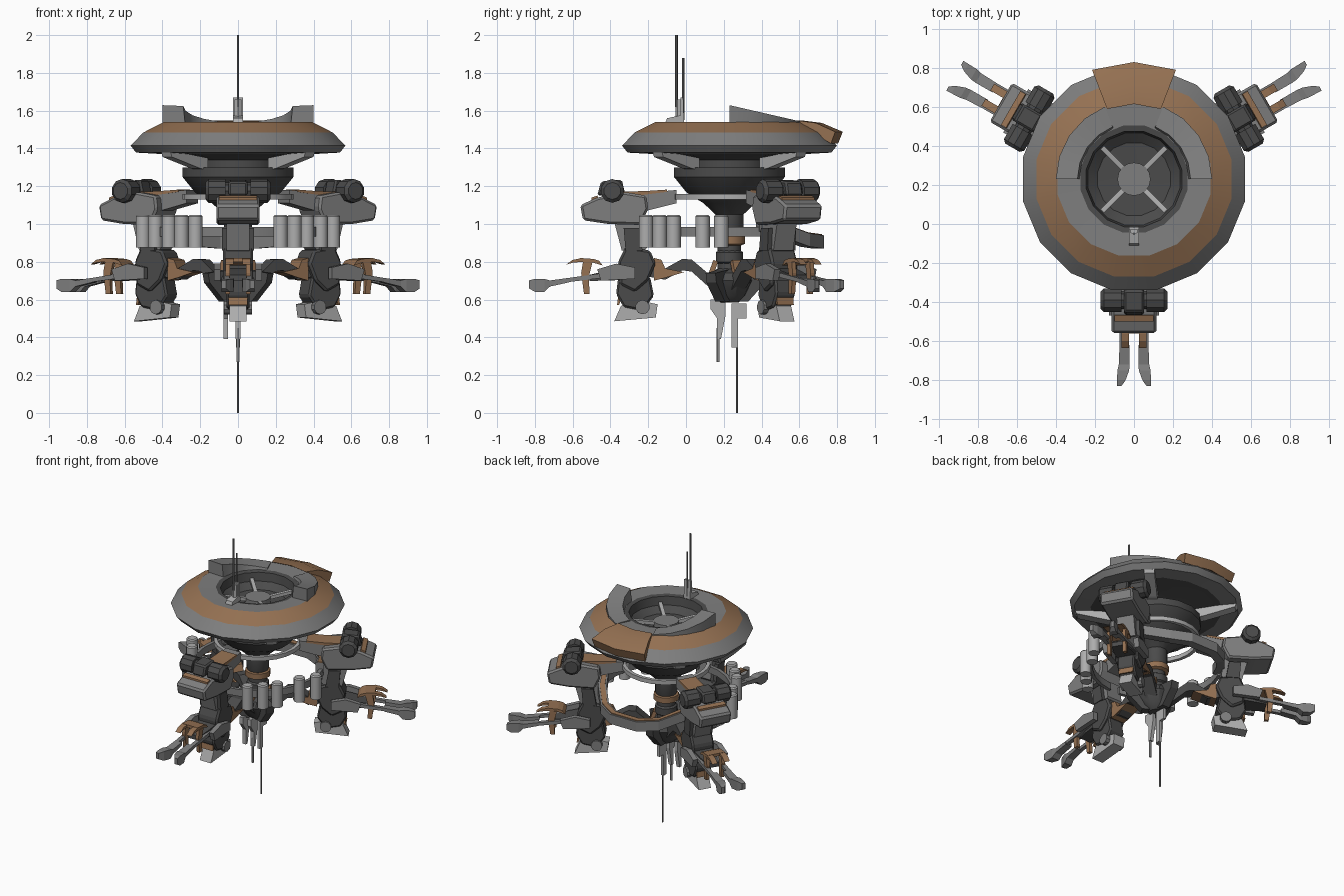
import bpy, bmesh
from math import sin, cos, radians, pi
from mathutils import Matrix, Vector

if "Cube" in bpy.data.objects:
    bpy.data.objects.remove(bpy.data.objects["Cube"])

CY = 0.23                     # y of the main axis
ARMS = (-90, 30, 150)         # headings of the three arms


def material(name, c):
    m = bpy.data.materials.new(name)
    m.diffuse_color = (*c, 1)
    m.use_nodes = True
    m.node_tree.nodes["Principled BSDF"].inputs["Base Color"].default_value = m.diffuse_color
    return m


BROWN = material("brown_paint", (0.30, 0.165, 0.085))
DARK = material("dark_metal", (0.07, 0.07, 0.07))
MID = material("mid_metal", (0.21, 0.21, 0.21))
LIGHT = material("light_metal", (0.42, 0.42, 0.42))


def place(name, bm, mat, ang=0, bevel=0, smooth=False):
    """Local frame: x = radial, y = tangential, z = up, around the main axis."""
    bmesh.ops.recalc_face_normals(bm, faces=bm.faces)
    if bevel:
        bmesh.ops.bevel(bm, geom=bm.edges[:], offset=bevel, segments=1, affect='EDGES')
    bm.transform(Matrix.Translation((0, CY, 0)) @ Matrix.Rotation(radians(ang), 4, 'Z'))
    me = bpy.data.meshes.new(name)
    bm.to_mesh(me)
    bm.free()
    if smooth:
        me.shade_smooth()
        me.set_sharp_from_angle(angle=radians(32))
    me.materials.append(mat)
    ob = bpy.data.objects.new(name, me)
    bpy.context.collection.objects.link(ob)
    return ob


def skin(rings, closed=False, caps=True, loop=True):
    bm = bmesh.new()
    vs = [[bm.verts.new(p) for p in r] for r in rings]
    n, k = len(vs), len(vs[0])
    for i in range(n if closed else n - 1):
        a, b = vs[i], vs[(i + 1) % n]
        for j in range(k if loop else k - 1):
            q = (j + 1) % k
            bm.faces.new((a[j], a[q], b[q], b[j]))
    if caps and not closed:
        bm.faces.new(vs[0][::-1])
        bm.faces.new(vs[-1])
    return bm


def lathe(name, prof, mat, seg=16):
    rings = [[(r * cos(2 * pi * (i + .5) / seg), r * sin(2 * pi * (i + .5) / seg), z)
              for r, z in prof] for i in range(seg)]
    return place(name, skin(rings, closed=True, loop=False), mat, smooth=True)


def sector(name, a0, a1, n, prof, mat, full=False):
    """Closed (r, z) section swept round the axis; prof is a function of 0..1."""
    rings = []
    for i in range(n + (0 if full else 1)):
        a = radians(a0 + (a1 - a0) * i / n)
        rings.append([(r * cos(a), r * sin(a), z) for r, z in prof(i / n)])
    return place(name, skin(rings, closed=full), mat, smooth=True)


def prism(name, prof, hw, mat, angs=ARMS, bevel=0, ts=(0,)):
    """Side profile (r, z) with half width hw, repeated round the axis."""
    for k, a in enumerate(angs):
        for t in ts:
            bm = skin([[(r, t + s * hw, z) for r, z in prof] for s in (-1, 1)])
            place(f"{name}_{k + 1}", bm, mat, a, bevel)


def beam(name, st, mat, angs=ARMS, sides=(1,)):
    """Box section through stations (r, t, z, half width, half height)."""
    for k, a in enumerate(angs):
        for s in sides:
            bm = skin([[(r, s * t - w, z - h), (r, s * t + w, z - h),
                        (r, s * t + w, z + h), (r, s * t - w, z + h)] for r, t, z, w, h in st])
            place(f"{name}_{k + 1}", bm, mat, a)


def cyl(name, p, q, rad, mat, angs=(0,), seg=10, rad2=None):
    p, q = Vector(p), Vector(q)
    for k, a in enumerate(angs):
        bm = bmesh.new()
        M = Matrix.Translation((p + q) / 2) @ (q - p).to_track_quat('Z', 'Y').to_matrix().to_4x4()
        bmesh.ops.create_cone(bm, cap_ends=True, segments=seg, radius1=rad,
                              radius2=rad if rad2 is None else rad2, depth=(q - p).length, matrix=M)
        place(f"{name}_{k + 1}", bm, mat, a, smooth=seg > 10)


# Saucer: shell bands, open bowl and underside
lathe("saucer_brown_band", [(.40, 1.54), (.51, 1.485)], BROWN)
lathe("saucer_rim", [(.51, 1.485), (.58, 1.415), (.55, 1.378), (.44, 1.372)], MID)
lathe("saucer_top_lip", [(.40, 1.54), (.28, 1.535)], MID)
lathe("saucer_bowl", [(.28, 1.535), (.25, 1.53), (.24, 1.47), (.19, 1.43), (0.001, 1.42)], DARK)
lathe("saucer_underside", [(.44, 1.372), (.30, 1.36), (.215, 1.34), (.215, 1.30), (.30, 1.30), (.30, 1.25),
                           (.23, 1.165), (.14, 1.11), (.075, 1.05), (.075, .95), (.06, .92)], DARK)
cyl("bowl_hub", (0, 0, 1.42), (0, 0, 1.47), .085, MID, seg=16)
beam("bowl_spoke", [(.07, 0, 1.455, .013, .012), (.23, 0, 1.485, .013, .012)], LIGHT, (45, 135, 225, 315))
prism("underside_fin", [(.26, 1.285), (.26, 1.35), (.44, 1.375), (.54, 1.38), (.53, 1.355), (.32, 1.295)], .035, LIGHT,
      (45, 135, 225, 315))

# Raised wedges on the rear half of the lip, and the rear brown panel
for side, a0, a1 in (("right", 0, 68), ("left", 180, 112)):
    def wedge(t, a0=a0, a1=a1):
        h = .085 * (1 - sin(radians(68 * t)) / sin(radians(68))) + .004
        return [(.28, 1.53), (.40, 1.53), (.40, 1.54 + h), (.29, 1.54 + h * .95)]
    sector(f"lip_wedge_{side}", a0, a1, 4, wedge, MID)
sector("rear_panel", 69, 111, 2, lambda t: [(.385, 1.548), (.49, 1.535), (.60, 1.488), (.575, 1.425), (.50, 1.47)],
       BROWN)

# Top aerials (offsets are local: world y = 0.23 + y)
prism("aerial_base", [(.24, 1.535), (.34, 1.535), (.33, 1.56), (.26, 1.575), (.26, 1.67), (.245, 1.67)], .026, LIGHT,
      (-90,))
cyl("aerial_socket", (0, -.265, 1.54), (0, -.265, 1.66), .02, LIGHT, seg=6)
cyl("aerial_long", (0, -.28, 1.62), (0, -.28, 2.0), .007, MID, seg=6)
cyl("aerial_short", (0, -.245, 1.55), (0, -.245, 1.88), .006, MID, seg=6)

# Centre column and hub
cyl("column", (0, 0, .68), (0, 0, .96), .062, DARK, seg=12)
lathe("column_collar", [(.06, .94), (.085, .935), (.085, .895), (.06, .885)], BROWN, 12)
lathe("column_lower_collar", [(.06, .86), (.075, .85), (.075, .80), (.06, .79)], DARK, 12)
lathe("hub", [(.05, .77), (.11, .74), (.13, .70), (.09, .62), (.05, .585), (.001, .585)], DARK, 9)
prism("hub_brown_plate", [(.06, .80), (.085, .81), (.125, .70), (.10, .69)], .03, BROWN)
prism("hub_fin", [(.05, .76), (.20, .74), (.19, .69), (.10, .59), (.05, .59)], .03, DARK, (-30, 90, 210))

# Lower aerials
prism("lower_box", [(.02, .60), (.10, .60), (.10, .55), (.065, .50), (.065, .39), (.045, .39), (.02, .52)], .013, LIGHT,
      (-90,), ts=(0, -.065))
cyl("lower_aerial_short", (0, -.06, .27), (0, -.06, .45), .008, LIGHT, seg=6)
prism("lower_aerial_holder", [(-.09, .58), (-.01, .58), (-.01, .345), (-.045, .345), (-.045, .50), (-.09, .50)], .01,
      LIGHT, (-90,))
cyl("lower_aerial_long", (0, .04, 0), (0, .04, .52), .006, MID, seg=6)

# Rings and bars that join the arms
sector("upper_ring", 0, 360, 24, lambda t: [(.27, 1.13), (.295, 1.13), (.295, 1.16), (.27, 1.16)], LIGHT, True)
for side, c, s in (("right", -30, 1), ("left", 210, -1)):
    sector(f"canister_rail_{side}", c - 55, c + 55, 8,
           lambda t: [(.425, .935), (.45, .935), (.45, .985), (.425, .985)], MID)
    for i, (a, r) in enumerate(((-33, .495), (-21, .475), (-9, .47), (12, .46), (25, .505))):
        A = radians(c + s * a)
        x, y = r * cos(A), r * sin(A)
        cyl(f"canister_{side}_{i}", (x, y, .875), (x, y, 1.04), .038, LIGHT, seg=12)
        cyl(f"canister_cap_{side}_{i}", (x, y, 1.04), (x, y, 1.048), .038, LIGHT, seg=12, rad2=.03)
BAR = [(.40, .15, 1.0), (.33, .27, .97), (.22, .40, .92), (.10, .47, .91)]
path = BAR + [(-x, y, z) for x, y, z in BAR[::-1]]
for nm, w, lo, hi, m in (("rear_bar", .03, -.04, .03, MID), ("rear_bar_brown_strip", .018, .03, .036, BROWN)):
    rings = [[((1 + i * w / .45) * x, (1 + i * w / .45) * y, z + h)
              for i, h in ((-1, lo), (1, lo), (1, hi), (-1, hi))] for x, y, z in path]
    place(nm, skin(rings), m)

# Arm heads: beam to the ring, housing and twin motors
prism("arm_beam", [(.28, 1.18), (.28, 1.11), (.44, 1.07), (.60, 1.08), (.60, 1.15), (.45, 1.165)], .06, MID)
prism("arm_beam_brown_top", [(.33, 1.170), (.45, 1.155), (.56, 1.15), (.56, 1.172), (.45, 1.174), (.33, 1.182)], .062, BROWN)
prism("arm_housing", [(.79, 1.10), (.775, 1.02), (.64, 1.0), (.47, .995), (.43, 1.08), (.44, 1.15), (.56, 1.17),
                      (.70, 1.14)], .115, MID, bevel=.012)
prism("arm_brow", [(.69, 1.13), (.70, 1.15), (.73, 1.14), (.73, 1.11)], .10, BROWN)
cyl("motor_axle", (.62, -.16, 1.175), (.62, .16, 1.175), .045, DARK, ARMS, 8)
for s in (-1, 1):
    cyl("motor", (.62, s * .065, 1.175), (.62, s * .155, 1.175), .063, DARK, ARMS, 10)
    cyl("motor_cap", (.62, s * .155, 1.175), (.62, s * .172, 1.175), .063, DARK, ARMS, 10, .045)
prism("motor_bridge", [(.55, 1.15), (.70, 1.15), (.68, 1.225), (.57, 1.235)], .05, DARK, bevel=.01)

# Lower arm: neck, elbow, shin and foot
prism("arm_neck", [(.61, 1.01), (.45, 1.01), (.43, .88), (.47, .84), (.57, .86)], .06, MID)
prism("arm_neck_side", [(.56, .98), (.48, .98), (.46, .86), (.55, .86)], .015, DARK, ts=(-.07, .07))
prism("elbow", [(.55, .88), (.42, .86), (.39, .79), (.43, .70), (.50, .64), (.58, .68), (.59, .80)], .08, DARK, bevel=.012)
prism("elbow_side_pad", [(.70, .76), (.60, .79), (.50, .77), (.50, .71), (.68, .70)], .018, MID, ts=(-.11, .11))
prism("shin", [(.42, .72), (.59, .71), (.60, .63), (.56, .56), (.46, .54), (.40, .62)], .06, DARK, bevel=.01)
prism("foot", [(.61, .485), (.39, .505), (.38, .575), (.50, .60), (.575, .565)], .045, LIGHT)
prism("foot_brown_plate", [(.585, .57), (.595, .57), (.59, .61), (.57, .61)], .05, BROWN)
cyl("foot_pivot", (.46, -.075, .56), (.46, .075, .56), .038, MID, ARMS, 10)

# Struts back to the hub
beam("hub_strut", [(.45, 0, .76, .05, .035), (.34, 0, .735, .045, .03), (.25, 0, .785, .045, .03),
                   (.20, 0, .78, .045, .032), (.08, 0, .675, .04, .035)], DARK)
prism("strut_brown_guard", [(.40, .82), (.36, .81), (.34, .765), (.24, .745), (.34, .715), (.40, .70)], .055, BROWN)

# Grippers: twin rods, claws and brown hook
beam("gripper_base", [(.54, 0, .74, .07, .035), (.66, 0, .725, .06, .025), (.74, 0, .715, .045, .016)], DARK)
beam("gripper_rod", [(.54, .06, .745, .014, .014), (.84, .06, .705, .014, .011), (.96, .055, .685, .014, .012)],
     MID, sides=(-1, 1))
beam("gripper_claw", [(.85, .048, .703, .026, .012), (.95, .05, .685, .028, .016), (.98, .055, .675, .03, .034),
                      (1.03, .065, .675, .022, .034), (1.06, .076, .68, .012, .022)], MID, sides=(-1, 1))
prism("gripper_hook_side", [(.725, .80), (.775, .80), (.785, .74), (.77, .63), (.74, .63), (.745, .72)], .012, BROWN,
      ts=(-.055, .055))
prism("gripper_hook_top", [(.67, .78), (.69, .805), (.72, .815), (.79, .82), (.79, .80), (.72, .795)], .065, BROWN)
prism("gripper_hook_fork", [(.78, .82), (.83, .81), (.865, .785), (.83, .795), (.78, .80)], .02, BROWN, ts=(-.045, .045))
